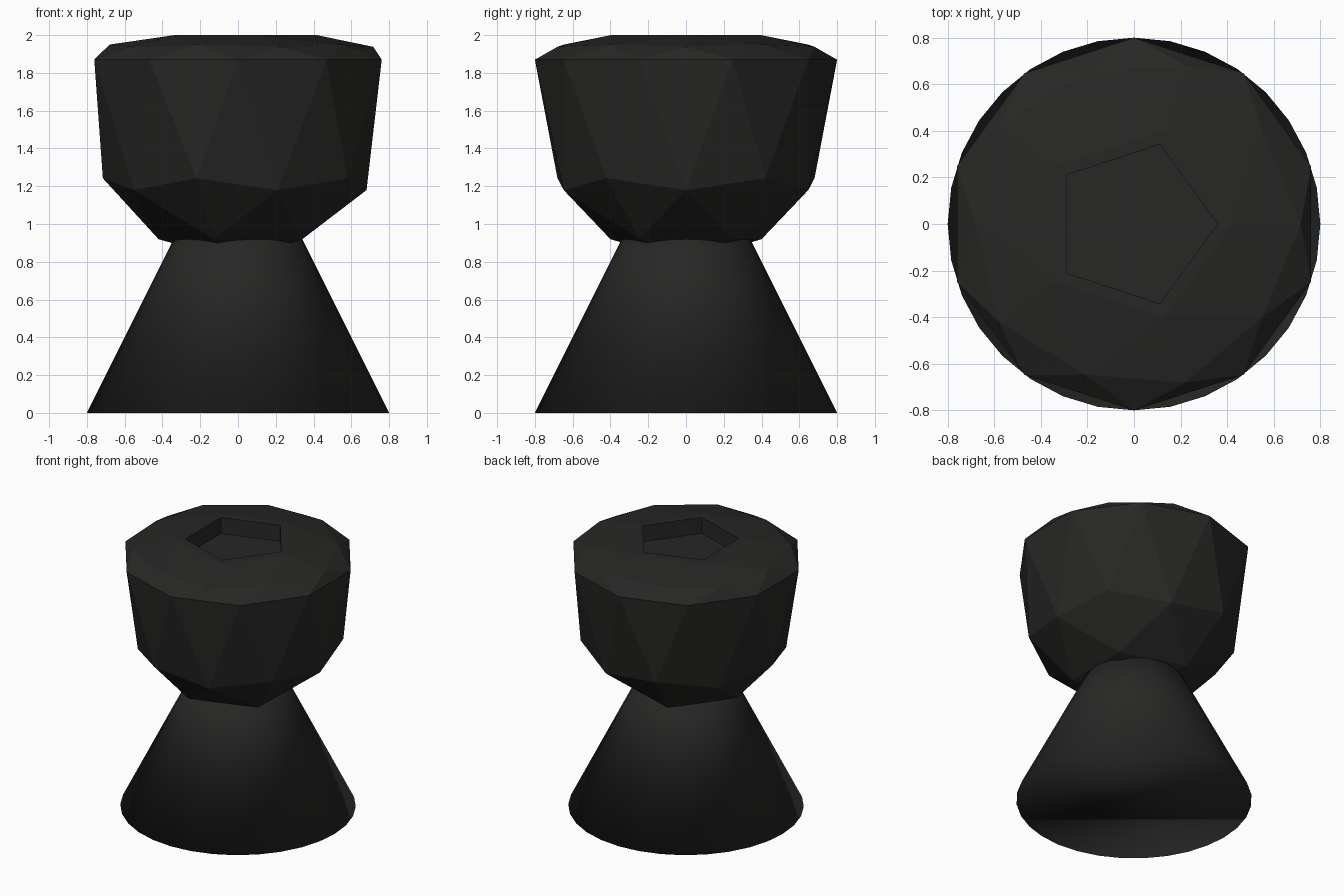
import bpy, bmesh

if "Cube" in bpy.data.objects:
    bpy.data.objects.remove(bpy.data.objects["Cube"])

mat = bpy.data.materials.new("dark_plastic")
mat.diffuse_color = (0.02, 0.02, 0.019, 1)
mat.use_nodes = True
mat.node_tree.nodes["Principled BSDF"].inputs["Base Color"].default_value = mat.diffuse_color


def add_object(name, bm, smooth):
    for f in bm.faces:
        f.smooth = smooth
    me = bpy.data.meshes.new(name)
    bm.to_mesh(me)
    bm.free()
    ob = bpy.data.objects.new(name, me)
    me.materials.append(mat)
    bpy.context.collection.objects.link(ob)
    return ob


# Conical base, its tip hidden in the head
bm = bmesh.new()
bmesh.ops.create_cone(bm, cap_ends=True, segments=32, radius1=0.8, radius2=0, depth=1.6)
bmesh.ops.translate(bm, verts=bm.verts, vec=(0, 0, 0.8))
add_object("base", bm, True)

# Faceted head: icosphere with its upper half squashed under a raised rim
bm = bmesh.new()
bmesh.ops.create_icosphere(bm, subdivisions=2, radius=0.8)
for v in bm.verts:
    z = v.co.z
    v.co.z = 1.6 + z if z < -0.01 else 1.87 + 0.19 * z

# Top facets become one pentagon with an inset, sunken socket
bm.verts.ensure_lookup_table()
top = max(bm.verts, key=lambda v: v.co.z)
cap = bmesh.ops.dissolve_verts(bm, verts=[top])
bm.normal_update()
face = max(bm.faces, key=lambda f: f.calc_center_median().z)
bmesh.ops.inset_region(bm, faces=[face], thickness=0.05, use_even_offset=True)
ext = bmesh.ops.extrude_discrete_faces(bm, faces=[face])
floor = ext["faces"][0]
bmesh.ops.translate(bm, verts=floor.verts, vec=(0, 0, -0.12))
bmesh.ops.recalc_face_normals(bm, faces=bm.faces)
add_object("head", bm, False)
